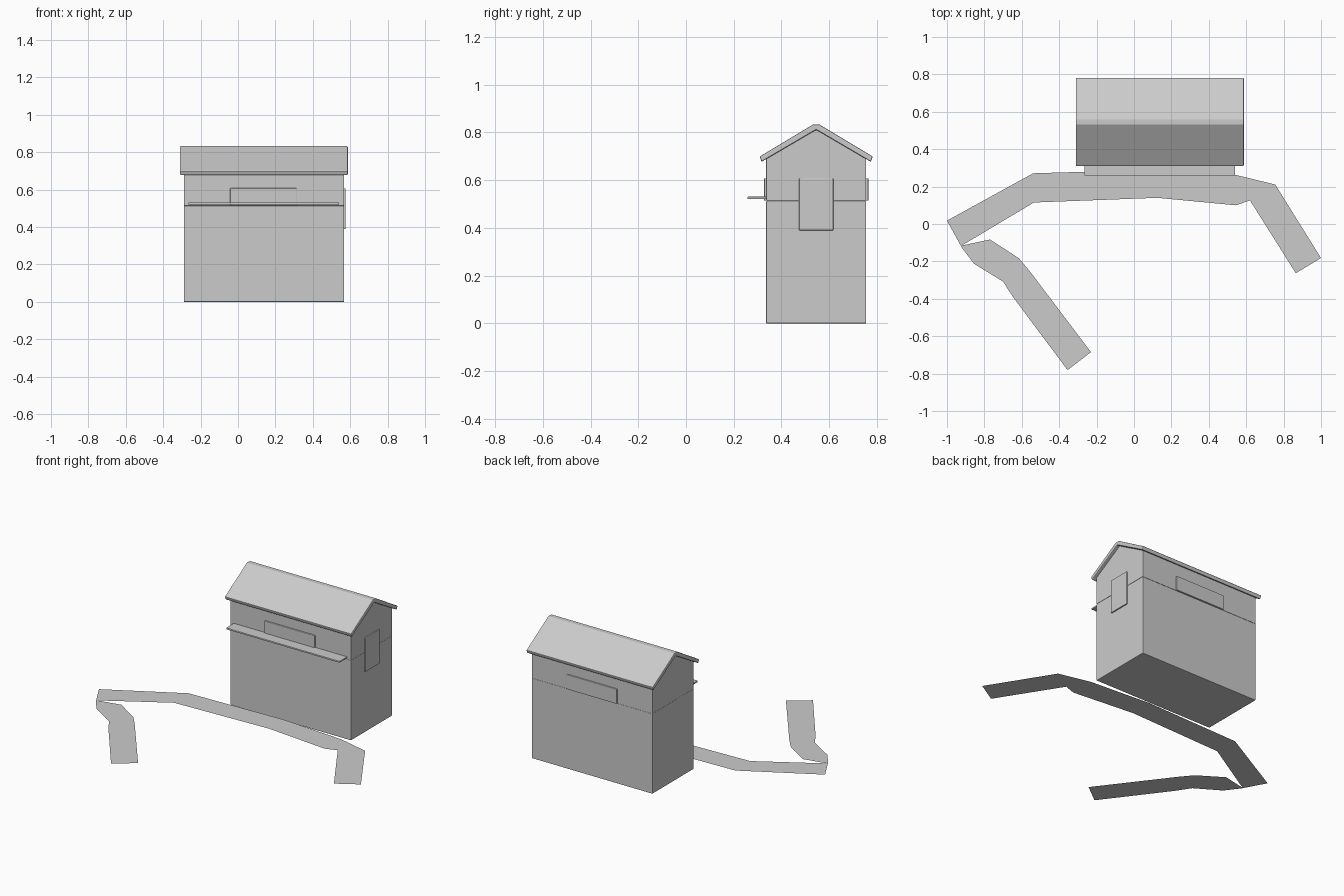
import bpy
from math import radians

cube = bpy.data.objects.get("Cube")
if cube:
    bpy.data.objects.remove(cube, do_unlink=True)

# One plain grey for everything
grey = bpy.data.materials.new("plain grey")
grey.use_nodes = True
grey.diffuse_color = (0.6, 0.6, 0.6, 1)
grey.node_tree.nodes["Principled BSDF"].inputs["Base Color"].default_value = grey.diffuse_color


def add_mesh(name, verts, faces):
    mesh = bpy.data.meshes.new(name)
    mesh.from_pydata(verts, [], faces)
    mesh.materials.append(grey)
    obj = bpy.data.objects.new(name, mesh)
    bpy.context.collection.objects.link(obj)
    return obj


def extrude_x(name, profile, x0, x1, bevel):
    """Prism with softened edges from a (y, z) profile, counter-clockwise seen from +x."""
    n = len(profile)
    verts = [(x, y, z) for x in (x0, x1) for y, z in profile]
    faces = [tuple(reversed(range(n))), tuple(range(n, 2 * n))]
    faces += [(i, (i + 1) % n, n + (i + 1) % n, n + i) for i in range(n)]
    obj = add_mesh(name, verts, faces)
    mod = obj.modifiers.new("soft edges", 'BEVEL')
    mod.width = bevel
    mod.segments = 2
    mod.limit_method = 'ANGLE'
    mod.angle_limit = radians(40)
    return obj


def box(name, x, y, z, bevel):
    profile = [(y[0], z[0]), (y[1], z[0]), (y[1], z[1]), (y[0], z[1])]
    return extrude_x(name, profile, *x, bevel)


def strip(name, side_a, side_b):
    """Flat ribbon just above the ground between two edges with matching points."""
    n = len(side_a)
    verts = [(x, y, PATH_Z) for x, y in side_a + side_b]
    faces = [(n + i, n + i + 1, i + 1, i) for i in range(n - 1)]
    return add_mesh(name, verts, faces)


# Building body
LEFT, RIGHT, FRONT, BACK, SILL = -0.29, 0.567, 0.336, 0.755, 0.514
MID = (FRONT + BACK) / 2
box("lower_walls", (LEFT, RIGHT), (FRONT, BACK), (0, SILL), 0.003)
extrude_x("upper_walls", [(FRONT, SILL), (BACK, SILL), (BACK, 0.69),
                          (MID, 0.812), (FRONT, 0.69)], LEFT, RIGHT, 0.001)

# Gabled roof slab with a narrow flat ridge
half = [(0.229, 0.677), (0.237, 0.699), (0.014, 0.833)]
roof = [(MID + y, z) for y, z in half] + [(MID - y, z) for y, z in reversed(half)]
extrude_x("roof", roof + [(MID, 0.811)], -0.311, 0.587, 0.005)

# Serving shelf and shutter panels
box("counter_shelf", (-0.265, 0.54), (0.258, FRONT), (0.521, 0.531), 0.002)
box("front_hatch", (-0.042, 0.314), (FRONT - 0.009, FRONT + 0.01), (SILL, 0.608), 0.003)
box("back_hatch", (-0.042, 0.314), (BACK - 0.01, BACK + 0.009), (SILL, 0.608), 0.003)
box("side_window", (RIGHT - 0.01, RIGHT + 0.008), (0.474, 0.617), (0.39, 0.607), 0.003)

# Winding path, raised slightly off the ground
PATH_Z = 0.032
strip("main_path",
      [(-1, 0.018), (-0.54, 0.271), (0.125, 0.291), (0.55, 0.261), (0.755, 0.211), (1, -0.182)],
      [(-0.925, -0.118), (-0.535, 0.115), (0.125, 0.14), (0.545, 0.1), (0.62, 0.126), (0.865, -0.263)])
strip("branch_path",
      [(-0.92, -0.115), (-0.77, -0.083), (-0.615, -0.183), (-0.555, -0.255), (-0.23, -0.685)],
      [(-0.925, -0.121), (-0.855, -0.213), (-0.70, -0.308), (-0.645, -0.393), (-0.355, -0.781)])
